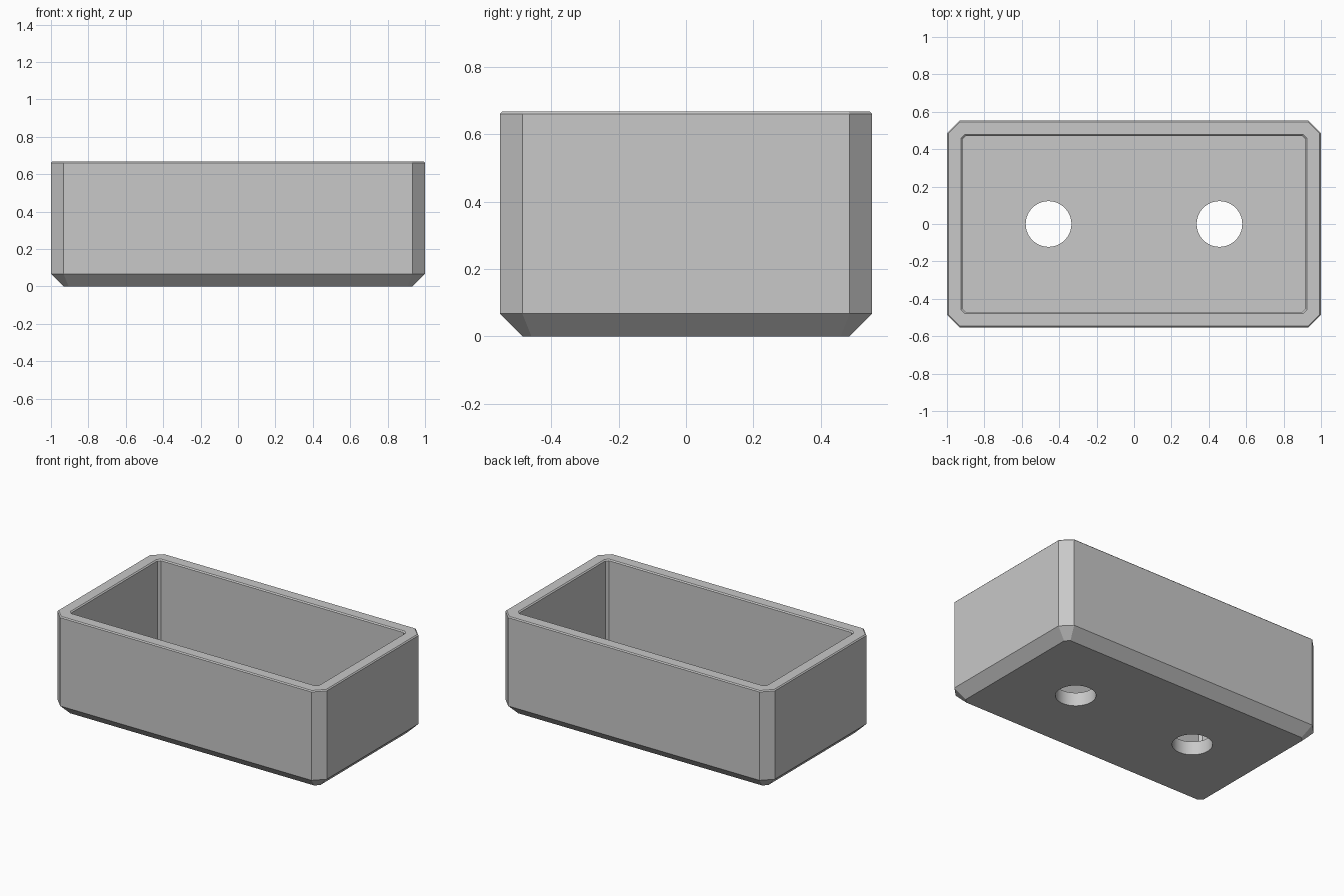
import bpy
import bmesh

if "Cube" in bpy.data.objects:
    bpy.data.objects.remove(bpy.data.objects["Cube"], do_unlink=True)

# Single grey material
grey = bpy.data.materials.new("plain grey")
grey.use_nodes = True
colour = (0.58, 0.58, 0.58, 1)
grey.diffuse_color = colour
grey.node_tree.nodes["Principled BSDF"].inputs["Base Color"].default_value = colour


def make_object(name, bm):
    bmesh.ops.recalc_face_normals(bm, faces=bm.faces)
    mesh = bpy.data.meshes.new(name)
    bm.to_mesh(mesh)
    bm.free()
    mesh.materials.append(grey)
    obj = bpy.data.objects.new(name, mesh)
    bpy.context.collection.objects.link(obj)
    return obj


def chamfered_ring(bm, hx, hy, c, z):
    """Rectangle with cut corners, anticlockwise."""
    quarter = [(hx, hy - c), (hx - c, hy)]
    points = quarter + [(-x, y) for x, y in reversed(quarter)]
    points += [(-x, -y) for x, y in points]
    return [bm.verts.new((x, y, z)) for x, y in points]


# Tray: half length, half width, corner cut, height, from underside over the rim to the floor
HEIGHT, FLOOR, BEVEL, LIP = 0.667, 0.09, 0.067, 0.007
profile = [
    (1 - BEVEL, 0.553 - BEVEL, 0.027, 0),
    (1, 0.553, BEVEL, BEVEL),
    (1, 0.553, BEVEL, HEIGHT - LIP),
    (1 - LIP, 0.553 - LIP, 0.063, HEIGHT),
    (0.925, 0.478, 0.02, HEIGHT),
    (0.917, 0.47, 0.016, HEIGHT - LIP),
    (0.917, 0.47, 0.016, FLOOR),
]
bm = bmesh.new()
rings = [chamfered_ring(bm, *row) for row in profile]
for low, high in zip(rings, rings[1:]):
    for i in range(len(low)):
        j = (i + 1) % len(low)
        bm.faces.new((low[i], low[j], high[j], high[i]))
bm.faces.new(reversed(rings[0]))
bm.faces.new(rings[-1])
tray = make_object("tray", bm)

# Two round drain holes through the floor
for side, x in (("left", 0.457), ("right", -0.457)):
    bm = bmesh.new()
    bmesh.ops.create_cone(bm, cap_ends=True, segments=64, radius1=0.122, radius2=0.122, depth=0.4)
    bmesh.ops.translate(bm, verts=bm.verts, vec=(x, 0, 0.05))
    for face in bm.faces:
        face.smooth = len(face.verts) == 4
    cutter = make_object(side + "_hole_cutter", bm)
    cutter.hide_render = True
    cutter.hide_viewport = True
    hole = tray.modifiers.new(side + " drain hole", "BOOLEAN")
    hole.operation = "DIFFERENCE"
    hole.solver = "EXACT"
    hole.object = cutter
